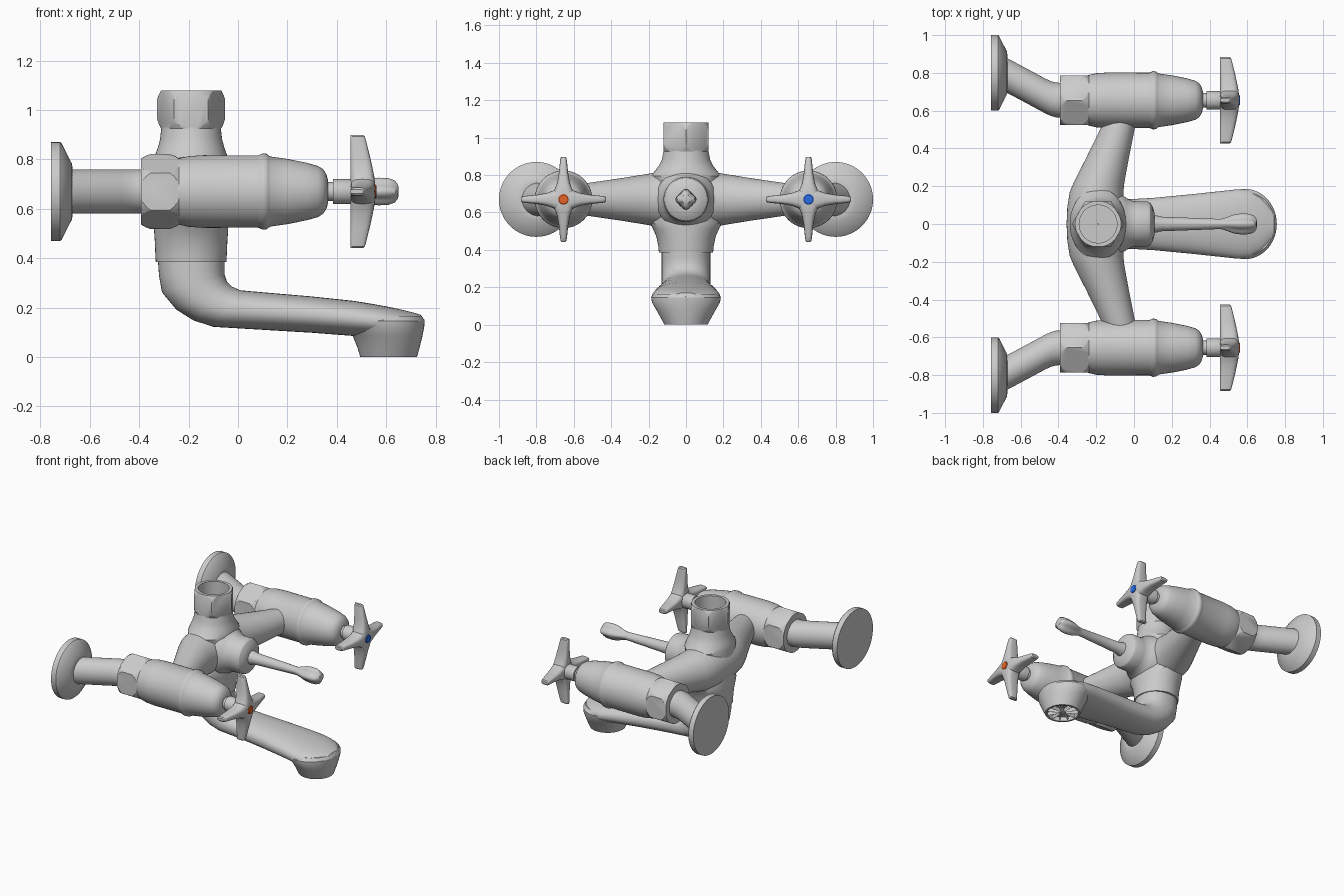
import bpy, bmesh
from math import cos, sin, pi, copysign
from mathutils import Vector as V

if "Cube" in bpy.data.objects:
    bpy.data.objects.remove(bpy.data.objects["Cube"])

X, Y, Z = V((1, 0, 0)), V((0, 1, 0)), V((0, 0, 1))


def ring(c, u, v, n=48, p=1.0, lobe=0.0):
    """Ellipse (p=1) or superellipse around c, optionally with four lobes."""
    f = lambda t: copysign(abs(t) ** p, t) if abs(t) > 1e-6 else 0.0
    pts = []
    for i in range(n):
        a = 2 * pi * i / n
        k = 1 - lobe * (1 + cos(4 * a)) / 2
        pts.append(V(c) + k * (u * f(cos(a)) + v * f(sin(a))))
    return pts


def loft(name, rings, closed=False):
    bm = bmesh.new()
    vs = [[bm.verts.new(p) for p in r] for r in rings]
    n = len(vs[0])
    pairs = list(zip(vs, vs[1:])) + ([(vs[-1], vs[0])] if closed else [])
    for a, b in pairs:
        for i in range(n):
            j = (i + 1) % n
            bm.faces.new((a[i], a[j], b[j], b[i]))
    if not closed:
        bm.faces.new(vs[0])
        bm.faces.new(vs[-1])
    bmesh.ops.recalc_face_normals(bm, faces=bm.faces)
    me = bpy.data.meshes.new(name)
    bm.to_mesh(me)
    bm.free()
    ob = bpy.data.objects.new(name, me)
    bpy.context.collection.objects.link(ob)
    return ob


def revolve(name, profile, c, axis, closed=False, n=48):
    """Profile of (distance along axis, radius)."""
    u, v = (Y, Z) if axis is X else (X, Y)
    return loft(name, [ring(V(c) + axis * t, u * r, v * r, n) for t, r in profile], closed)


def hex_nut(name, c, axis, length, r, hole=None):
    """Hex prism trimmed by a rounded, chamfered turning profile."""
    u, v = (Z, Y) if axis is X else (X, Y)
    nut = loft(name, [ring(V(c) + axis * t, u * r, v * r, 6) for t in (0, length)])
    e, L = 0.01, length
    prof = [(-e, .84 * r), (0, .88 * r), (.12 * L, .95 * r), (.3 * L, 1.02 * r),
            (.7 * L, 1.02 * r), (.88 * L, .95 * r), (L, .88 * r), (L + e, .84 * r)]
    if hole:
        prof += [(L + e, hole), (.15 * L, hole), (.15 * L, .002), (-e, .002)]
    cut = revolve(name + "_cutter", prof, c, axis, closed=bool(hole), n=64)
    cut.hide_render = True
    m = nut.modifiers.new("trim", 'BOOLEAN')
    m.operation, m.object, m.solver = 'INTERSECT', cut, 'EXACT'
    bpy.context.view_layer.objects.active = nut
    bpy.ops.object.modifier_apply(modifier=m.name)
    bpy.data.objects.remove(cut)
    return nut


def paint(ob, name, col):
    m = bpy.data.materials.new(name)
    m.diffuse_color = col
    m.use_nodes = True
    m.node_tree.nodes["Principled BSDF"].inputs["Base Color"].default_value = m.diffuse_color
    ob.data.materials.append(m)


H = 0.67   # height of the valve axes
VY = 0.655  # sideways offset of the valves

# Central body: vertical barrel (z, half x, half y)
barrel = [(.385, .143, .145), (.42, .145, .148), (.47, .147, .158), (.51, .15, .175),
          (.545, .15, .195), (.6, .15, .17), (.73, .15, .17), (.795, .15, .19),
          (.82, .145, .168), (.85, .134, .145), (.88, .126, .13), (.93, .12, .12)]
loft("body_barrel", [ring((-.19, 0, z), X * a, Y * b) for z, a, b in barrel])

# Tapered side arms running to both valves
half = [(.6, -.06, .078), (.53, -.078, .087), (.35, -.14, .113), (.22, -.185, .134),
        (.17, -.198, .142), (.09, -.203, .15)]
arms = [(-y, x, r) for y, x, r in half] + [(0, -.205, .152)] + half[::-1]
loft("body_arms", [ring((x, y, H), X * r, Z * r) for y, x, r in arms])

# Top outlet nut, open upward
hex_nut("top_nut", (-.19, 0, .925), Z, .155, .138, hole=.1)

# Diverter boss and fluted lever
revolve("diverter_boss", [(-.15, .17), (-.07, .16), (-.04, .137), (-.01, .123), (.01, .12),
                          (.07, .12), (.085, .113), (.1, .09), (.108, .06), (.11, .03)],
        (0, 0, H), X)
lever = [(.09, .048), (.12, .044), (.14, .038), (.3, .032), (.46, .026), (.49, .032),
         (.53, .045), (.57, .05), (.61, .048), (.635, .04), (.648, .025), (.651, .008)]
loft("diverter_lever", [ring((x, 0, H), (Y + Z) * r * .72, (Z - Y) * r * .72, 48, 1,
                             0 if x < .48 else .22) for x, r in
                        [(x, r * (1 if x < .48 else 1.1)) for x, r in lever]])

# Spout: (lower/outer x, z), (upper/inner x, z), half width
spout = [((-.325, .4), (-.055, .4), .13), ((-.32, .33), (-.055, .36), .13),
         ((-.308, .262), (-.055, .335), .13), ((-.25, .192), (-.045, .305), .13),
         ((-.18, .148), (-.025, .285), .13), ((-.1, .122), (.01, .27), .13),
         ((.1, .11), (.1, .262), .138), ((.3, .098), (.3, .245), .157),
         ((.47, .085), (.47, .227), .175), ((.55, .08), (.55, .214), .184),
         ((.61, .08), (.61, .203), .181), ((.67, .085), (.67, .19), .156),
         ((.71, .09), (.71, .18), .12), ((.74, .105), (.74, .171), .072),
         ((.755, .13), (.755, .15), .015)]
rings = []
for a, b, w in spout:
    a, b = V((a[0], 0, a[1])), V((b[0], 0, b[1]))
    rings.append(ring((a + b) / 2, (b - a) / 2, Y * w, 48, .9))
loft("spout", rings)

# Spout head tapering to the recessed outlet (z, x min, x max, half width)
head = [(.165, .45, .745, .165), (.145, .42, .756, .186), (.12, .44, .754, .182),
        (.085, .465, .747, .162), (.04, .483, .736, .137), (0, .495, .725, .115),
        (0, .508, .712, .102), (.03, .508, .712, .102)]
loft("spout_head", [ring(((a + b) / 2, 0, z), X * (b - a) / 2, Y * w) for z, a, b, w in head])

# Aerator: hub and radial vanes inside the outlet
revolve("aerator_hub", [(.004, .02), (.03, .02)], (.61, 0, 0), Z, n=24)
for i in range(12):
    d = V((cos(i * pi / 6), sin(i * pi / 6), 0))
    side = V((-d.y, d.x, 0))
    loft("aerator_vane", [ring(V((.61, 0, .017)) + d * t, side * .004, Z * .014, 4)
                          for t in (.015, .103)])

for s, label, col in ((-1, "hot", (.8, .12, .02, 1)), (1, "cold", (.02, .15, .8, 1))):
    y = s * VY
    # Wall flange and offset pipe
    revolve(label + "_wall_flange", [(-.757, .2), (-.72, .2), (-.715, .196), (-.672, .112),
                                     (-.67, .09)], (0, s * .8, H), X, n=64)
    pipe = [(-.74, .815), (-.66, .78), (-.47, .678), (-.44, .664), (-.41, .656), (-.36, VY)]
    loft(label + "_offset_pipe", [ring((x, s * py, H), Y * .092, Z * .089) for x, py in pipe])
    hex_nut(label + "_union_nut", (-.393, y, H), X, .155, .152)

    # Valve body with raised band and rounded nose
    revolve(label + "_valve", [(-.26, .125), (-.24, .134), (-.2, .143), (-.14, .147), (.08, .146),
                               (.09, .15), (.1, .154), (.115, .153), (.125, .146), (.13, .142),
                               (.2, .132), (.28, .116), (.325, .103), (.345, .09), (.358, .07),
                               (.365, .045)], (0, y, H), X, n=64)
    revolve(label + "_stem", [(.35, .038), (.385, .038), (.385, .05), (.46, .05), (.48, .04)],
            (0, y, H), X)

    # Cross handle: two crossing bars (distance, half width, front x)
    arm = [(.228, .009, .508), (.222, .016, .514), (.2, .019, .52), (.14, .025, .535),
           (.09, .034, .546), (.06, .045, .552), (.035, .057, .555)]
    bar = [(-d, w, f) for d, w, f in arm] + [(0, .062, .556)] + arm[::-1]
    for nm, along, across in (("upright", Z, Y), ("sideways", Y, Z)):
        loft(f"{label}_handle_{nm}",
             [ring(V(((f + .455) / 2, y, H)) + along * d, X * (f - .455) / 2, across * w, 32, .65)
              for d, w, f in bar])
    dot = revolve(label + "_marker", [(.53, .028), (.557, .028), (.56, .024)], (0, y, H), X, n=32)
    paint(dot, label + "_colour", col)

# Smooth shading with crisp edges kept
for ob in bpy.data.objects:
    ob.select_set(True)
bpy.context.view_layer.objects.active = bpy.data.objects["spout"]
bpy.ops.object.shade_smooth_by_angle(angle=.55)
